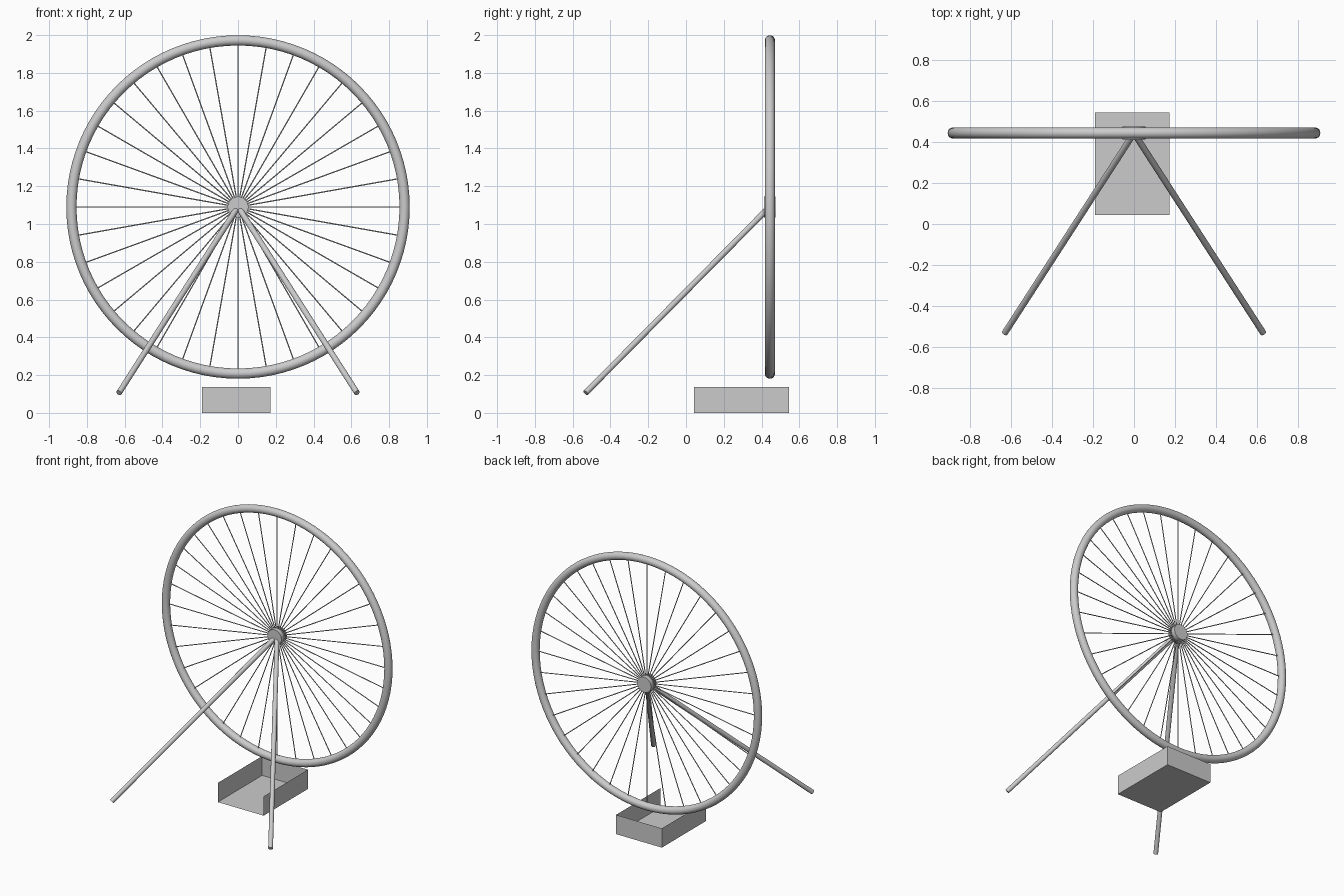
import bpy, bmesh, math
from mathutils import Vector

if "Cube" in bpy.data.objects:
    bpy.data.objects.remove(bpy.data.objects["Cube"])

grey = bpy.data.materials.new("light_grey")
grey.diffuse_color = (0.6, 0.6, 0.6, 1)
grey.use_nodes = True
grey.node_tree.nodes["Principled BSDF"].inputs["Base Color"].default_value = grey.diffuse_color
C = Vector((0, 0.444, 1.09))          # wheel centre


def finish(ob, name, smooth=True):
    ob.name = name
    ob.data.materials.append(grey)
    if smooth:
        bpy.ops.object.shade_smooth_by_angle()
    return ob


def rod(name, a, b, r, sides):
    a, b = Vector(a), Vector(b)
    d = b - a
    bpy.ops.mesh.primitive_cylinder_add(
        vertices=sides, radius=r, depth=d.length, location=(a + b) / 2,
        rotation=d.to_track_quat('Z', 'Y').to_euler())
    return finish(bpy.context.object, name)


# Wheel rim
bpy.ops.mesh.primitive_torus_add(
    major_radius=0.882, minor_radius=0.027, major_segments=96, minor_segments=20,
    location=C, rotation=(math.pi / 2, 0, 0))
finish(bpy.context.object, "wheel_rim")

# Hub
rod("hub", C - Vector((0, 0.031, 0)), C + Vector((0, 0.031, 0)), 0.055, 32)

# Spokes, every ten degrees
for i in range(36):
    t = math.radians(10 * i)
    u = Vector((math.cos(t), 0, math.sin(t)))
    rod(f"spoke_{i + 1}", C + u * 0.03, C + u * 0.875, 0.0032, 8)

# Two support legs running down to the front
for side, s in (("left", -1), ("right", 1)):
    rod(f"{side}_support_leg", (s * 0.63, -0.531, 0.106), (s * 0.006, 0.434, 1.082), 0.0155, 20)

# Thin tray under the wheel, open at the top and front
x0, x1, y0, y1, h = -0.19, 0.173, 0.043, 0.545, 0.138
bm = bmesh.new()
base = [bm.verts.new((x, y, 0)) for x, y in ((x0, y0), (x0, y1), (x1, y1), (x1, y0))]
top = [bm.verts.new((v.co.x, v.co.y, h)) for v in base]
bm.faces.new(base)
for i in range(3):
    bm.faces.new((base[i + 1], base[i], top[i], top[i + 1]))
me = bpy.data.meshes.new("tray")
bm.to_mesh(me)
bm.free()
tray = bpy.data.objects.new("tray", me)
bpy.context.collection.objects.link(tray)
finish(tray, "tray", smooth=False)
